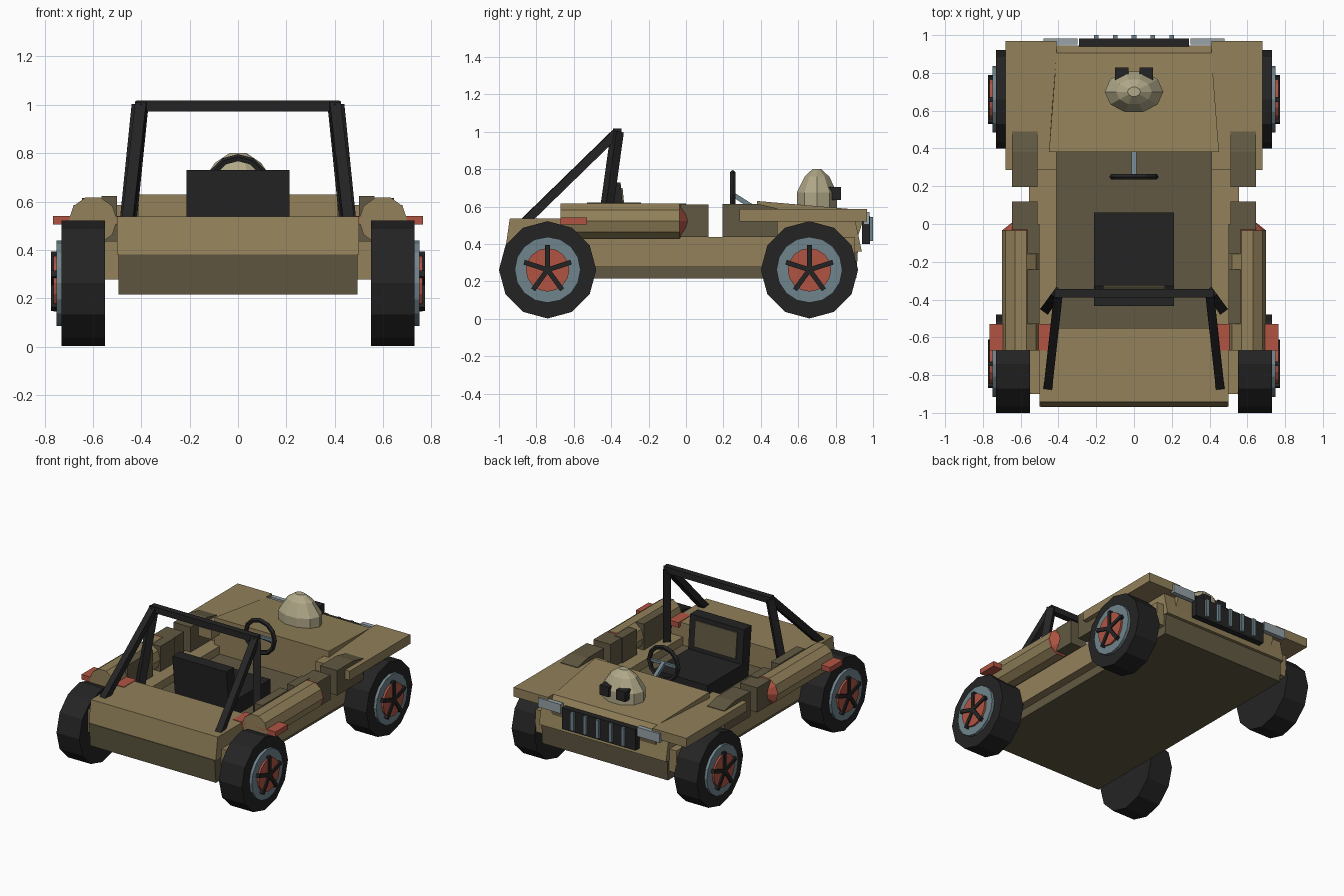
import bpy, bmesh, math
from mathutils import Vector

if "Cube" in bpy.data.objects:
    bpy.data.objects.remove(bpy.data.objects["Cube"])


def material(name, r, g, b):
    m = bpy.data.materials.new(name)
    lin = [((c / 255 + 0.055) / 1.055) ** 2.4 for c in (r, g, b)]
    m.diffuse_color = (*lin, 1)
    m.use_nodes = True
    m.node_tree.nodes["Principled BSDF"].inputs["Base Color"].default_value = m.diffuse_color
    return m


TAN = material("tan", 146, 129, 90)
OLIVE = material("dark olive", 97, 89, 66)
BLACK = material("black", 36, 36, 36)
STEEL = material("blue grey", 112, 132, 140)
LAMP = material("lamp grey", 150, 162, 168)
RED = material("red", 176, 84, 66)
BEIGE = material("beige", 176, 168, 136)


def finish(name, bm, mat):
    bmesh.ops.recalc_face_normals(bm, faces=bm.faces)
    me = bpy.data.meshes.new(name)
    bm.to_mesh(me)
    bm.free()
    me.materials.append(mat)
    ob = bpy.data.objects.new(name, me)
    bpy.context.collection.objects.link(ob)
    return ob


def box(name, mat, x, y, z):
    """Box from (min, max) pairs."""
    bm = bmesh.new()
    bmesh.ops.create_cube(bm, size=1)
    for v in bm.verts:
        v.co = [r[0] if c < 0 else r[1] for c, r in zip(v.co, (x, y, z))]
    return finish(name, bm, mat)


def prism(name, mat, x0, x1, profile):
    """Side profile of (y, z) points swept across x."""
    bm = bmesh.new()
    a, b = ([bm.verts.new((x, y, z)) for y, z in profile] for x in (x0, x1))
    n = len(profile)
    bm.faces.new(a)
    bm.faces.new(b)
    for i in range(n):
        bm.faces.new((a[i], a[(i + 1) % n], b[(i + 1) % n], b[i]))
    return finish(name, bm, mat)


def lathe(name, mat, centre, axis, sides, rings, phase=0.0, squash=1.0):
    """Rings of (offset along axis, radius), capped at both ends."""
    bm = bmesh.new()
    loops = []
    for d, r in rings:
        loop = []
        for i in range(sides):
            t = 2 * math.pi * i / sides + phase
            u, v = r * math.cos(t), r * math.sin(t) * squash
            p = {"x": (d, u, v), "y": (u, d, v), "z": (u, v, d)}[axis]
            loop.append(bm.verts.new(Vector(centre) + Vector(p)))
        loops.append(loop)
    for a, b in zip(loops, loops[1:]):
        for i in range(sides):
            j = (i + 1) % sides
            bm.faces.new((a[i], a[j], b[j], b[i]))
    bm.faces.new(loops[0])
    bm.faces.new(loops[-1])
    return finish(name, bm, mat)


def bar(name, mat, p, q, w):
    """Square bar between two points."""
    p, q = Vector(p), Vector(q)
    bm = bmesh.new()
    bmesh.ops.create_cube(bm, size=1)
    bmesh.ops.scale(bm, vec=(w, w, (q - p).length), verts=bm.verts)
    ob = finish(name, bm, mat)
    ob.rotation_euler = (q - p).to_track_quat("Z", "X").to_euler()
    ob.location = (p + q) / 2
    return ob


# Tub, rear deck, bonnet and nose
prism("lower_tub", OLIVE, -0.495, 0.495,
      [(-0.955, 0.215), (0.91, 0.215), (0.92, 0.38), (-0.97, 0.38)])
prism("rear_deck", TAN, -0.5, 0.5,
      [(-0.965, 0.38), (-0.55, 0.38), (-0.55, 0.537), (-0.942, 0.537)])
prism("nose", TAN, -0.5, 0.5,
      [(0.42, 0.36), (0.94, 0.36), (0.905, 0.525), (0.42, 0.525)])
bonnet = prism("bonnet", TAN, -0.45, 0.45,
               [(0.38, 0.38), (0.9, 0.38), (0.945, 0.52), (0.905, 0.585), (0.38, 0.63)])
for v in bonnet.data.vertices:
    if v.co.y > 0.8:
        v.co.x *= 0.41 / 0.45

# Dome with two eyes
lathe("dome", BEIGE, (0, 0.7, 0), "z", 10,
      [(0.58, 0.155), (0.675, 0.155), (0.76, 0.095), (0.8, 0.035)], 0, 0.73)
for s in (-1, 1):
    box("eye", BLACK, sorted((s * 0.03, s * 0.1)), (0.76, 0.828), (0.635, 0.705))

# Seat
box("seat_cushion", BLACK, (-0.213, 0.213), (-0.4, 0.06), (0.38, 0.49))
prism("seat_back", BLACK, -0.213, 0.213,
      [(-0.40, 0.40), (-0.32, 0.40), (-0.35, 0.73), (-0.435, 0.73)])
prism("seat_panel", OLIVE, -0.165, 0.165,
      [(-0.335, 0.52), (-0.322, 0.52), (-0.339, 0.7), (-0.352, 0.7)])

# Steering wheel
bpy.ops.mesh.primitive_torus_add(major_segments=12, minor_segments=5, major_radius=0.115,
                                 minor_radius=0.016, location=(0, 0.25, 0.665),
                                 rotation=(math.pi / 2, 0, 0))
wheel = bpy.context.object
wheel.name = "steering_wheel"
wheel.data.materials.append(BLACK)
bar("steering_column", STEEL, (0, 0.25, 0.665), (0, 0.4, 0.57), 0.025)
bar("steering_crossbar", STEEL, (-0.1, 0.25, 0.665), (0.1, 0.25, 0.665), 0.018)

# Grille
box("grille", BLACK, (-0.29, 0.29), (0.94, 0.983), (0.4, 0.55))
for i in range(-2, 3):
    box("grille_bar", STEEL, (i * 0.1 - 0.012, i * 0.1 + 0.012), (0.97, 1.0), (0.415, 0.545))

# Roll bar top
box("roll_bar_top", BLACK, (-0.42, 0.42), (-0.39, -0.345), (0.973, 1.017))

for s in (-1, 1):
    def sx(a, b):
        return sorted((s * a, s * b))

    # Side sill, front fender and headlight
    box("side_sill", TAN, sx(0.41, 0.555), (-0.9, 0.9), (0.278, 0.437))
    box("front_fender", TAN, sx(0.41, 0.68), (0.285, 0.968), (0.52, 0.586))
    box("headlight", LAMP, sx(0.3, 0.48), (0.95, 0.982), (0.505, 0.57))

    # Pouches along the side
    prism("front_pouch", OLIVE, s * 0.51, s * 0.645,
          [(0.195, 0.437), (0.49, 0.437), (0.49, 0.59), (0.38, 0.615), (0.195, 0.615)])
    box("middle_pouch", OLIVE, sx(0.51, 0.645), (-0.03, 0.12), (0.437, 0.612))
    box("inner_pouch", OLIVE, sx(0.5, 0.565), (-0.16, 0.0), (0.437, 0.616))
    box("rear_pouch", OLIVE, sx(0.5, 0.565), (-0.53, -0.24), (0.437, 0.622))

    # Side pod with red tip and tail light bar
    lathe("side_pod", TAN, (s * 0.6, 0, 0.522), "y", 10,
          [(-0.67, 0.1), (-0.035, 0.1)], math.pi / 10 * 0)
    lathe("pod_tip", RED, (s * 0.6, 0, 0.522), "y", 10,
          [(-0.05, 0.1), (-0.035, 0.1), (0.02, 0.03)])
    box("tail_light", RED, sx(0.43, 0.765), (-0.67, -0.53), (0.505, 0.541))

    # Roll bar legs and rear struts
    bar("roll_bar_leg", BLACK, (s * 0.405, -0.367, 1.0), (s * 0.462, -0.445, 0.44), 0.05)
    bar("roll_bar_strut", BLACK, (s * 0.4, -0.367, 1.0), (s * 0.455, -0.86, 0.52), 0.046)

    # Wheels: tyre, rim, hub disc and five spokes
    for y in (-0.74, 0.66):
        c = (0, y, 0.262)
        lathe("tyre", BLACK, c, "x", 12, [(s * 0.55, 0.26), (s * 0.73, 0.26)])
        lathe("rim", STEEL, c, "x", 16, [(s * 0.7, 0.176), (s * 0.75, 0.176)])
        lathe("hub_disc", RED, c, "x", 16, [(s * 0.72, 0.116), (s * 0.764, 0.116)])
        for k in range(5):
            t = math.pi / 2 + k * 2 * math.pi / 5
            bar("spoke", BLACK, (s * 0.76, y, 0.262),
                (s * 0.76, y + 0.132 * math.cos(t), 0.262 + 0.132 * math.sin(t)), 0.026)
